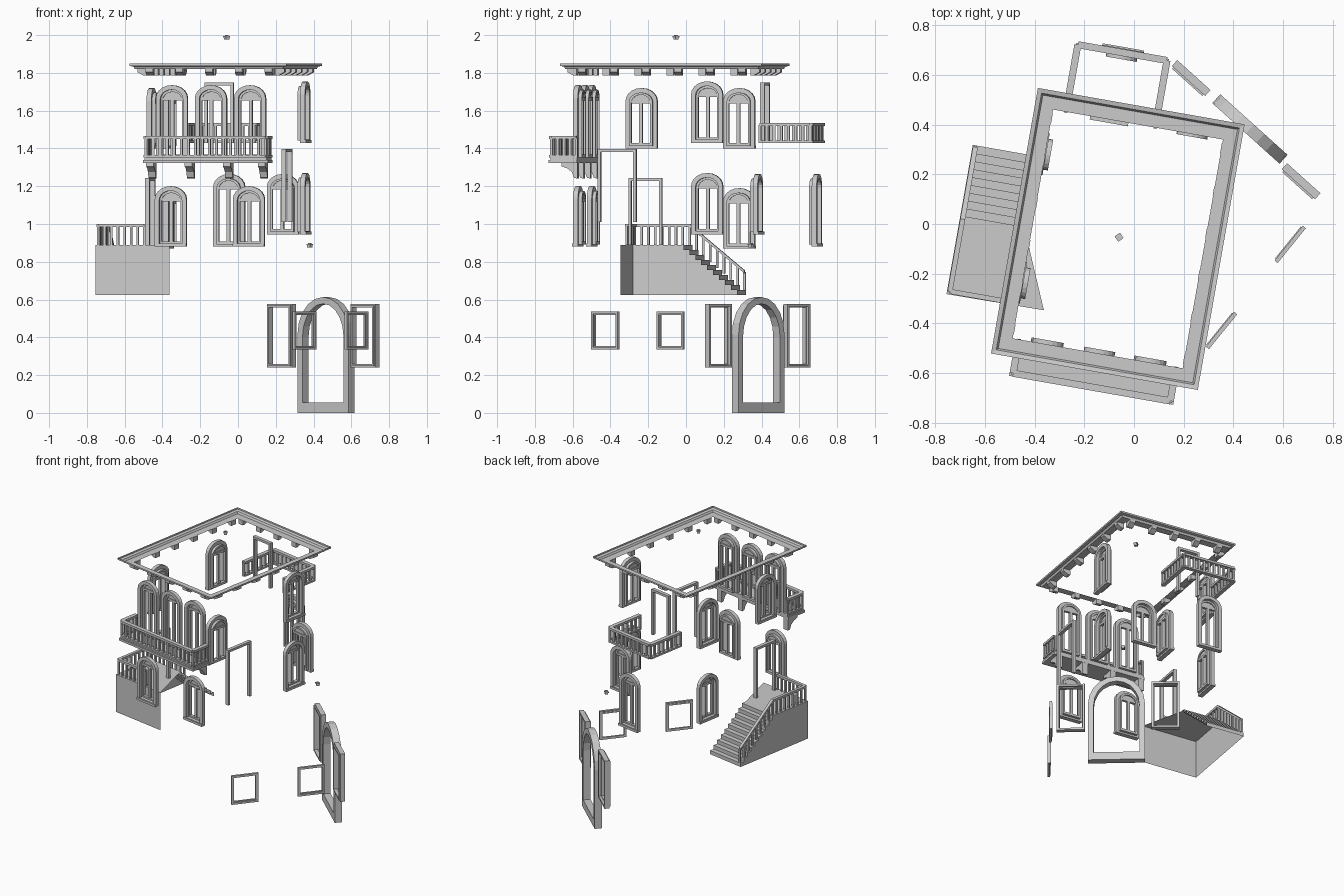
import bpy, bmesh, math
from mathutils import Matrix, Vector

if "Cube" in bpy.data.objects:
    bpy.data.objects.remove(bpy.data.objects["Cube"])

T = Matrix.Translation
def rz(deg): return Matrix.Rotation(math.radians(deg), 4, 'Z')

HOUSE = T((-0.065, -0.06, 0)) @ rz(-10)          # main house frame
def wall(u, v, deg): return HOUSE @ T((u, v, 0)) @ rz(deg)   # outward is local -y

def finish(name, bm):
    bmesh.ops.recalc_face_normals(bm, faces=bm.faces)
    me = bpy.data.meshes.new(name)
    bm.to_mesh(me); bm.free()
    ob = bpy.data.objects.new(name, me)
    bpy.context.collection.objects.link(ob)
    return ob

def box(bm, M, x0, x1, y0, y1, z0, z1):
    m = M @ T(((x0+x1)/2, (y0+y1)/2, (z0+z1)/2)) @ Matrix.Diagonal((x1-x0, y1-y0, z1-z0, 1))
    bmesh.ops.create_cube(bm, size=1, matrix=m)

def prism(bm, M, pts, y0, y1):
    # solid outline in x,z extruded along y
    a = [bm.verts.new(M @ Vector((x, y0, z))) for x, z in pts]
    b = [bm.verts.new(M @ Vector((x, y1, z))) for x, z in pts]
    bm.faces.new(a); bm.faces.new(b[::-1])
    n = len(pts)
    for i in range(n):
        j = (i+1) % n
        bm.faces.new((a[i], b[i], b[j], a[j]))

def ring(bm, M, outer, inner, y0, y1):
    # hollow outline in x,z extruded along y
    rows = [[bm.verts.new(M @ Vector((x, y, z))) for x, z in p]
            for p, y in ((outer, y0), (outer, y1), (inner, y1), (inner, y0))]
    n = len(outer)
    for k in range(4):
        r, s = rows[k], rows[(k+1) % 4]
        for i in range(n):
            j = (i+1) % n
            bm.faces.new((r[i], r[j], s[j], s[i]))

def arch(hw, z0, z1, rise, n=10):
    arc = [(-hw*math.cos(math.pi*i/n), z1-rise+rise*math.sin(math.pi*i/n)) for i in range(n+1)]
    return [(-hw, z0)] + arc + [(hw, z0)]

def rect(hw, z0, z1): return [(-hw, z0), (-hw, z1), (hw, z1), (hw, z0)]

def bar(bm, M, p, q, w, h):
    # handrail whose top runs p to q
    p, q = Vector(p), Vector(q)
    d = q - p
    s = Vector((-d.y, d.x, 0)).normalized() * w/2
    k = Vector((0, 0, -h))
    a = [bm.verts.new(M @ c) for c in (p-s, p+s, p+s+k, p-s+k)]
    b = [bm.verts.new(M @ c) for c in (q-s, q+s, q+s+k, q-s+k)]
    bm.faces.new(a); bm.faces.new(b[::-1])
    for i in range(4):
        j = (i+1) % 4
        bm.faces.new((a[i], b[i], b[j], a[j]))

def railing(bm, M, p, q, height, w=0.028, step=0.037, bottom=True, t=0.014):
    # p, q are on the floor line
    p, q = Vector(p), Vector(q)
    up = Vector((0, 0, height))
    bar(bm, M, p+up, q+up, w, 0.016)
    if bottom:
        bar(bm, M, p+Vector((0, 0, 0.012)), q+Vector((0, 0, 0.012)), w, 0.012)
    n = max(2, round((q-p).xy.length/step))
    for i in range(n+1):
        c = p.lerp(q, i/n)
        box(bm, M, c.x-t/2, c.x+t/2, c.y-t/2, c.y+t/2, c.z, c.z+height-0.01)

# Arched windows
def arched_window(name, M, z0, z1, hw=0.085):
    bm = bmesh.new()
    rise, f = 0.07, 0.024
    spring = z1 - rise
    ring(bm, M, arch(hw, z0, z1, rise), arch(hw-f, z0+0.018, z1-f, rise-0.02), -0.022, 0.004)
    box(bm, M, -hw, hw, -0.028, 0.0, z0, z0+0.016)                      # sill
    h2 = hw-f+0.002
    ring(bm, M, arch(h2, z0+0.012, z1-f, rise-0.02),
         arch(h2-0.012, z0+0.028, z1-f-0.012, rise-0.028), 0.0, 0.022)
    box(bm, M, -0.009, 0.009, 0.002, 0.02, z0+0.02, spring)             # mullion
    box(bm, M, -h2, h2, 0.002, 0.02, spring-0.012, spring+0.004)        # transom
    prism(bm, M, arch(h2-0.004, spring-0.004, z1-f-0.004, rise-0.024), 0.008, 0.014)
    finish(name, bm)

UL, UR, WV = -0.347, 0.376, 0.472                # left, right and front/back wall lines
for s in (-1, 1):
    arched_window("front_lower_window", wall(0.21*s, -WV, 0), 0.88, 1.20)
for s in (-1, 0, 1):
    arched_window("front_balcony_window", wall(0.006+0.21*s, -WV, 0), 1.34, 1.735)
arched_window("left_upper_window", wall(UL, 0.285, -90), 1.40, 1.72)
arched_window("left_upper_window", wall(UL, -0.24, -90), 1.40, 1.72)
arched_window("left_lower_window", wall(UL, 0.285, -90), 0.87, 1.19)
arched_window("right_upper_window", wall(UR, 0.243, 90), 1.43, 1.755)
arched_window("right_lower_window", wall(UR, 0.243, 90), 0.945, 1.27)
arched_window("back_lower_window", wall(0.222, WV+0.006, 180), 0.945, 1.265)
arched_window("extension_window", wall(-0.112, 0.736, 180), 0.88, 1.265)

# Door frames open at the bottom
def door_frame(name, M, hw, z0, z1, f=0.016, d=0.012):
    bm = bmesh.new()
    pts = [(-hw, z0), (-hw, z1), (hw, z1), (hw, z0),
           (hw-f, z0), (hw-f, z1-f), (-hw+f, z1-f), (-hw+f, z0)]
    prism(bm, M, pts, -d, d)
    finish(name, bm)

door_frame("left_door_frame", wall(-0.367, -0.222, -90), 0.09, 0.89, 1.243)
door_frame("right_door_frame", wall(0.372, -0.243, 90), 0.104, 1.01, 1.397)
door_frame("back_door_frame", wall(-0.117, 0.465, 180), 0.078, 1.43, 1.75)

# Roof cornice: an open moulding swept round the rectangle
bm = bmesh.new()
profile = [(0, 1.82), (0.05, 1.82), (0.057, 1.833), (0.075, 1.837), (0.075, 1.849)]
loops = [[bm.verts.new(HOUSE @ Vector((sx*(0.347+o), sy*(0.467+o), z)))
          for sx, sy in ((-1, -1), (1, -1), (1, 1), (-1, 1))] for o, z in profile]
for r, s in zip(loops, loops[1:]):
    for i in range(4):
        j = (i+1) % 4
        bm.faces.new((r[i], r[j], s[j], s[i]))
finish("roof_cornice", bm)

# Cornice brackets on four sides
bm = bmesh.new()
shape = [(0.0, 1.82), (0.0, 1.786), (0.018, 1.786), (0.05, 1.804), (0.05, 1.82)]
def bracket(bm, M, pts, hw):
    # profile (outward, z) with given half width
    prism(bm, M @ rz(-90), pts, -hw, hw)
for deg, half, off, n in ((0, 0.32, 0.467, 5), (180, 0.32, 0.467, 5), (90, 0.43, 0.345, 6), (-90, 0.43, 0.345, 6)):
    for i in range(n):
        bracket(bm, HOUSE @ rz(deg) @ T((-half+2*half*i/(n-1), -off, 0)), shape, 0.02)
finish("cornice_brackets", bm)

# Front balcony
bm = bmesh.new()
box(bm, HOUSE, -0.335, 0.335, -0.618, -0.467, 1.322, 1.338)
box(bm, HOUSE, -0.328, 0.328, -0.61, -0.467, 1.338, 1.354)
finish("front_balcony_floor", bm)
bm = bmesh.new()
c = 0.321
railing(bm, HOUSE, (-c, -0.605, 1.352), (c, -0.605, 1.352), 0.113)
for s in (-1, 1):
    railing(bm, HOUSE, (s*c, -0.605, 1.352), (s*c, -0.472, 1.352), 0.113)
finish("front_balcony_railing", bm)
bm = bmesh.new()
corbel = [(0, 1.322), (0, 1.24), (0.018, 1.245), (0.03, 1.275), (0.055, 1.295), (0.085, 1.305), (0.085, 1.322)]
for u in (-0.31, -0.103, 0.103, 0.29):
    bracket(bm, HOUSE @ T((u, -0.468, 0)), corbel, 0.02)
finish("front_balcony_corbels", bm)

# Back terrace railing
bm = bmesh.new()
l, r, b = -0.294, 0.07, 0.741
railing(bm, HOUSE, (l, b, 1.43), (r, b, 1.43), 0.104)
for u in (l, r):
    railing(bm, HOUSE, (u, b, 1.43), (u, 0.47, 1.43), 0.104)
finish("back_terrace_railing", bm)

# Outside stair: open shell of steps, landing, side and front
bm = bmesh.new()
N, ub, ue, vs, ve, z0, z1 = 10, -0.64, -0.365, 0.271, -0.05, 0.625, 0.89
steps = [(vs, z0)]
for i in range(N):
    z = z0 + (z1-z0)*(i+1)/N
    steps += [(vs+(ve-vs)*i/N, z), (vs+(ve-vs)*(i+1)/N, z)]
def vert(u, v, z): return bm.verts.new(HOUSE @ Vector((u, v, z)))
outer = [vert(ub, v, z) for v, z in steps]
inner = [vert(ue, v, z) for v, z in steps]
for i in range(len(steps)-1):
    bm.faces.new((outer[i], outer[i+1], inner[i+1], inner[i]))
f1, f2 = vert(ub, -0.338, z1), vert(-0.243, -0.334, z1)
g1, g2 = vert(ub, -0.338, z0), vert(-0.243, -0.334, z0)
bm.faces.new((outer[-1], f1, f2, inner[-1]))
bm.faces.new((f1, g1, g2, f2))
bm.faces.new(outer + [f1, g1])
finish("outside_stair", bm)
bm = bmesh.new()
e = ub+0.012
railing(bm, HOUSE, (e, -0.325, z1), (e, ve+0.02, z1), 0.11, 0.02, 0.036, False, 0.012)
railing(bm, HOUSE, (e, ve+0.02, z1), (e, vs-0.006, z0+0.02), 0.11, 0.02, 0.036, False, 0.012)
railing(bm, HOUSE, (e, -0.325, z1), (-0.38, -0.325, z1), 0.11, 0.02, 0.036, False, 0.012)
finish("stair_railing", bm)

# Gatehouse: arched gate with sill, flanking windows and side windows
bm = bmesh.new()
ring(bm, T((0.466, 0.382, 0)) @ rz(138), arch(0.182, 0, 0.613, 0.2),
     arch(0.146, 0.055, 0.578, 0.175), -0.024, 0.024)
finish("gate_arch", bm)

def square_window(name, M, hw, z0, z1, f, d):
    bm = bmesh.new()
    ring(bm, M, rect(hw, z0, z1), rect(hw-f, z0+f, z1-f), -d/2, d/2)
    g = f*0.6
    ring(bm, M, rect(hw-g, z0+g, z1-g), rect(hw-f-0.005, z0+f+0.005, z1-f-0.005), 0, d*0.75)
    finish(name, bm)

for x, y in ((0.23, 0.587), (0.672, 0.172)):
    square_window("gate_side_window", T((x, y, 0)) @ rz(138), 0.09, 0.24, 0.577, 0.014, 0.032)
for x, y in ((0.352, -0.428), (0.628, -0.082)):
    square_window("annex_window", T((x, y, 0)) @ rz(51), 0.09, 0.335, 0.537, 0.013, 0.016)

# Roof finials
for x, y, z, a in ((-0.06, -0.053, 1.976, 35), (0.38, 0.345, 0.876, 48)):
    bm = bmesh.new()
    M = T((x, y, z)) @ rz(a)
    box(bm, M, -0.010, 0.010, -0.010, 0.010, 0, 0.014)
    box(bm, M, -0.013, 0.013, -0.013, 0.013, 0.012, 0.018)
    box(bm, M, -0.007, 0.007, -0.007, 0.007, 0.018, 0.024)
    finish("roof_finial", bm)
